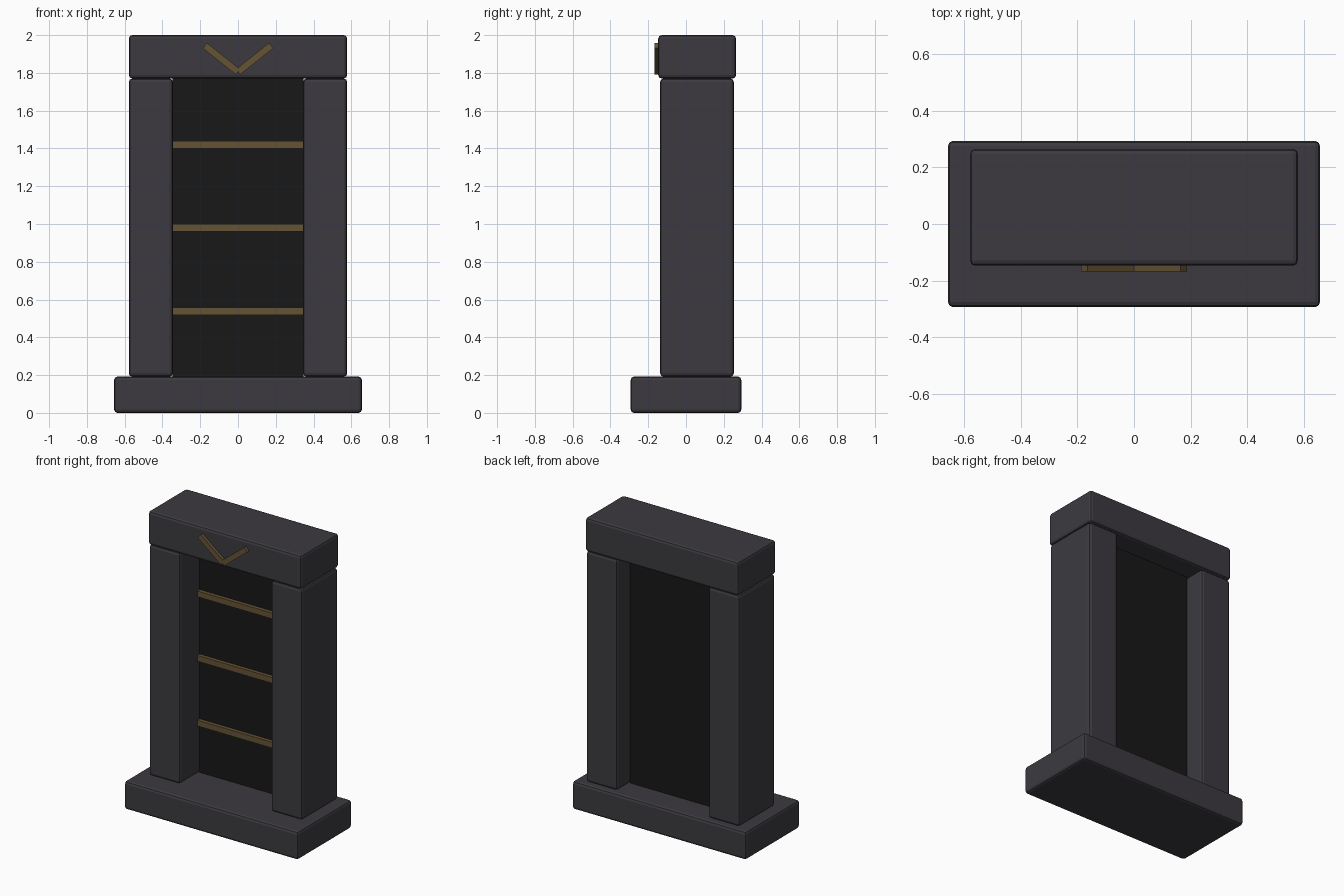
import bpy, math

if "Cube" in bpy.data.objects:
    bpy.data.objects.remove(bpy.data.objects["Cube"])


def material(name, rgb):
    m = bpy.data.materials.new(name)
    m.diffuse_color = (*rgb, 1)
    m.use_nodes = True
    m.node_tree.nodes["Principled BSDF"].inputs["Base Color"].default_value = m.diffuse_color
    return m


STONE = material("dark_stone", (0.045, 0.042, 0.05))
BLACK = material("black_panel", (0.009, 0.009, 0.010))
BRONZE = material("bronze", (0.13, 0.085, 0.035))


def box(name, lo, hi, mat, bevel=0.0, tilt=0.0):
    """Box between two corners, optionally bevelled and tilted about y."""
    centre = [(a + b) / 2 for a, b in zip(lo, hi)]
    bpy.ops.mesh.primitive_cube_add(size=1, location=centre)
    ob = bpy.context.object
    ob.name = name
    ob.scale = [b - a for a, b in zip(lo, hi)]
    bpy.ops.object.transform_apply(location=False, rotation=False, scale=True)
    ob.rotation_euler.y = tilt
    ob.data.materials.append(mat)
    if bevel:
        mod = ob.modifiers.new("rounded_edges", 'BEVEL')
        mod.width = bevel
        mod.segments = 2
    return ob


# Stone base and lintel
box("base", (-0.656, -0.293, 0), (0.656, 0.293, 0.192), STONE, 0.018)
box("lintel", (-0.578, -0.147, 1.77), (0.578, 0.265, 2.0), STONE, 0.018)

# Pillars and chevron arms, mirrored left and right
for side, s in (("left", -1), ("right", 1)):
    x0, x1 = sorted((s * 0.345, s * 0.578))
    box(f"{side}_pillar", (x0, -0.137, 0.192), (x1, 0.253, 1.77), STONE, 0.018)
    cx = s * 0.088
    box(f"{side}_chevron_arm", (cx - 0.112, -0.168, 1.857),
        (cx + 0.112, -0.14, 1.893), BRONZE, tilt=-s * math.radians(38.5))

# Recessed panel
box("back_panel", (-0.347, 0.08, 0.19), (0.347, 0.11, 1.772), BLACK)

# Horizontal bars across the panel
for i, z in enumerate((0.538, 0.98, 1.42)):
    box(f"cross_bar_{i + 1}", (-0.347, 0.055, z - 0.02), (0.347, 0.09, z + 0.02), BRONZE)
